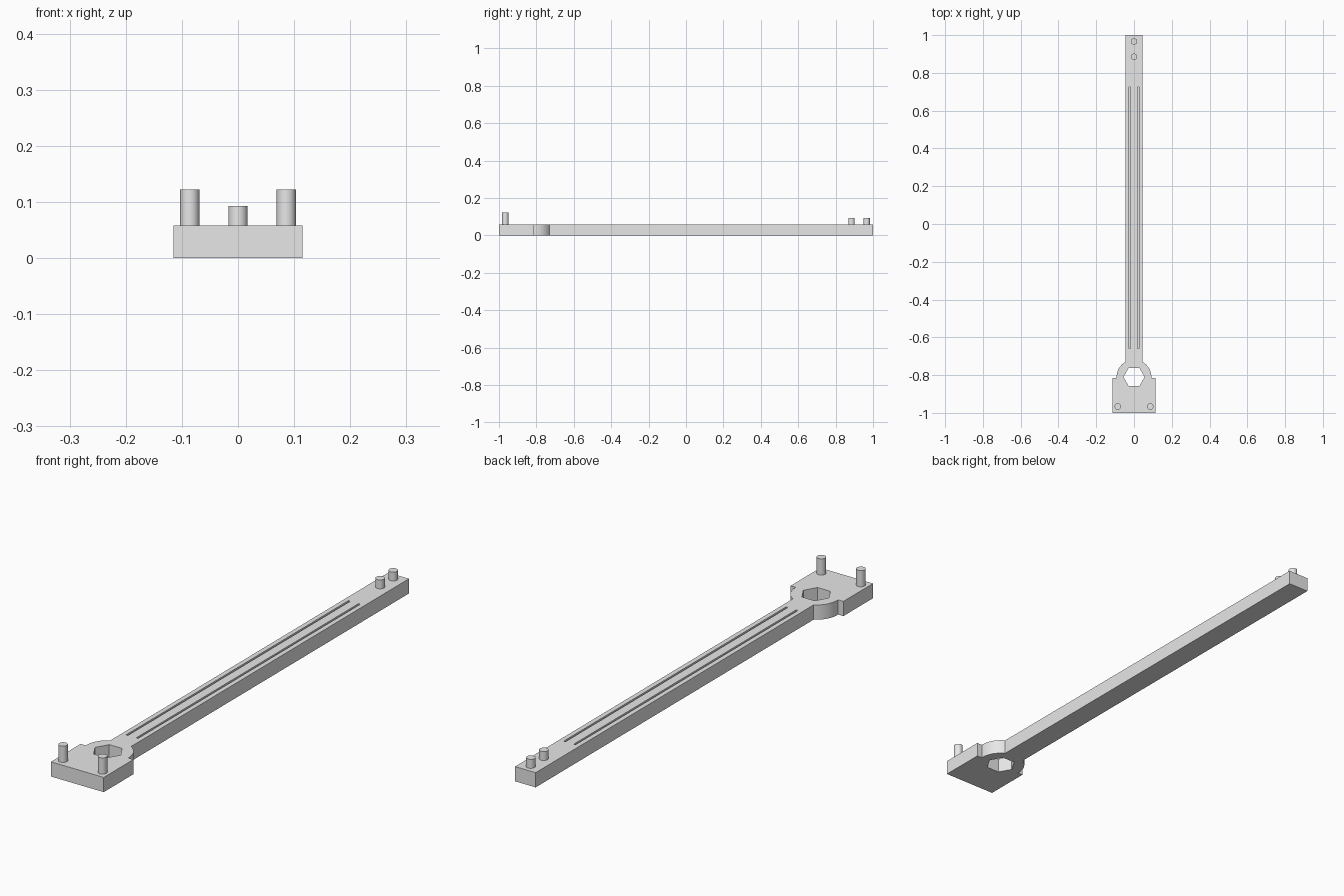
import bpy
import bmesh
from math import cos, sin, asin, pi

# Default object removal
cube = bpy.data.objects.get("Cube")
if cube:
    bpy.data.objects.remove(cube, do_unlink=True)

# Shared dimensions
HEIGHT = 0.058
HUB_Y = -0.81
HUB_R = 0.092
BAR_HALF = 0.045
PLATE_HALF = 0.115
PLATE_BACK = -0.815

grey = bpy.data.materials.new("light_grey")
grey.use_nodes = True
grey.diffuse_color = (0.8, 0.8, 0.8, 1)
grey.node_tree.nodes["Principled BSDF"].inputs["Base Color"].default_value = (0.8, 0.8, 0.8, 1)


def prism(name, outline, z0, z1):
    """Extrude a counter-clockwise outline from z0 to z1."""
    bm = bmesh.new()
    face = bm.faces.new([bm.verts.new((x, y, z0)) for x, y in outline])
    top = bmesh.ops.extrude_face_region(bm, geom=[face])["geom"]
    verts = [v for v in top if isinstance(v, bmesh.types.BMVert)]
    bmesh.ops.translate(bm, verts=verts, vec=(0, 0, z1 - z0))
    bmesh.ops.recalc_face_normals(bm, faces=bm.faces)
    mesh = bpy.data.meshes.new(name)
    bm.to_mesh(mesh)
    bm.free()
    mesh.materials.append(grey)
    obj = bpy.data.objects.new(name, mesh)
    bpy.context.collection.objects.link(obj)
    return obj


def ring(x, y, radius, sides):
    return [(x + radius * cos(2 * pi * i / sides), y + radius * sin(2 * pi * i / sides))
            for i in range(sides)]


def smooth(obj):
    bpy.ops.object.select_all(action="DESELECT")
    obj.select_set(True)
    bpy.context.view_layer.objects.active = obj
    bpy.ops.object.shade_smooth_by_angle(angle=pi / 6)


# Body: square plate, round hub and long bar as one mirrored outline
start = asin((PLATE_BACK - HUB_Y) / HUB_R)
end = pi / 2 - asin(BAR_HALF / HUB_R)
steps = 16
half = [(PLATE_HALF, -1), (PLATE_HALF, PLATE_BACK)]
for i in range(steps + 1):
    a = start + (end - start) * i / steps
    half.append((HUB_R * cos(a), HUB_Y + HUB_R * sin(a)))
half.append((BAR_HALF, 1))
body = prism("body", half + [(-x, y) for x, y in reversed(half)], 0, HEIGHT)

# Cutters: hexagonal hole and two fine grooves along the bar
cutters = [prism("hex_cutter", ring(0, HUB_Y, 0.056, 6), -0.1, 0.2)]
for side, x in (("left", 0.022), ("right", -0.022)):
    w = 0.004
    slot = [(x - w, -0.66), (x + w, -0.66), (x + w, 0.725), (x - w, 0.725)]
    cutters.append(prism(side + "_groove_cutter", slot, HEIGHT - 0.01, 0.1))
for cutter in cutters:
    cutter.hide_render = True
    cutter.hide_set(True)
    cut = body.modifiers.new(cutter.name, "BOOLEAN")
    cut.operation = "DIFFERENCE"
    cut.solver = "EXACT"
    cut.object = cutter

# Bake the cuts so that no helpers are left behind
bpy.context.view_layer.update()
baked = bpy.data.meshes.new_from_object(body.evaluated_get(bpy.context.evaluated_depsgraph_get()))
body.modifiers.clear()
body.data = baked
for cutter in cutters:
    bpy.data.objects.remove(cutter, do_unlink=True)
smooth(body)

# Pins: a tall pair on the plate, a short pair at the far end of the bar
for name, x, y, top in (("left_plate_pin", 0.086, -0.966, 0.122),
                        ("right_plate_pin", -0.086, -0.966, 0.122),
                        ("inner_bar_pin", 0, 0.885, 0.093),
                        ("outer_bar_pin", 0, 0.966, 0.093)):
    smooth(prism(name, ring(x, y, 0.017, 32), HEIGHT - 0.005, top))
